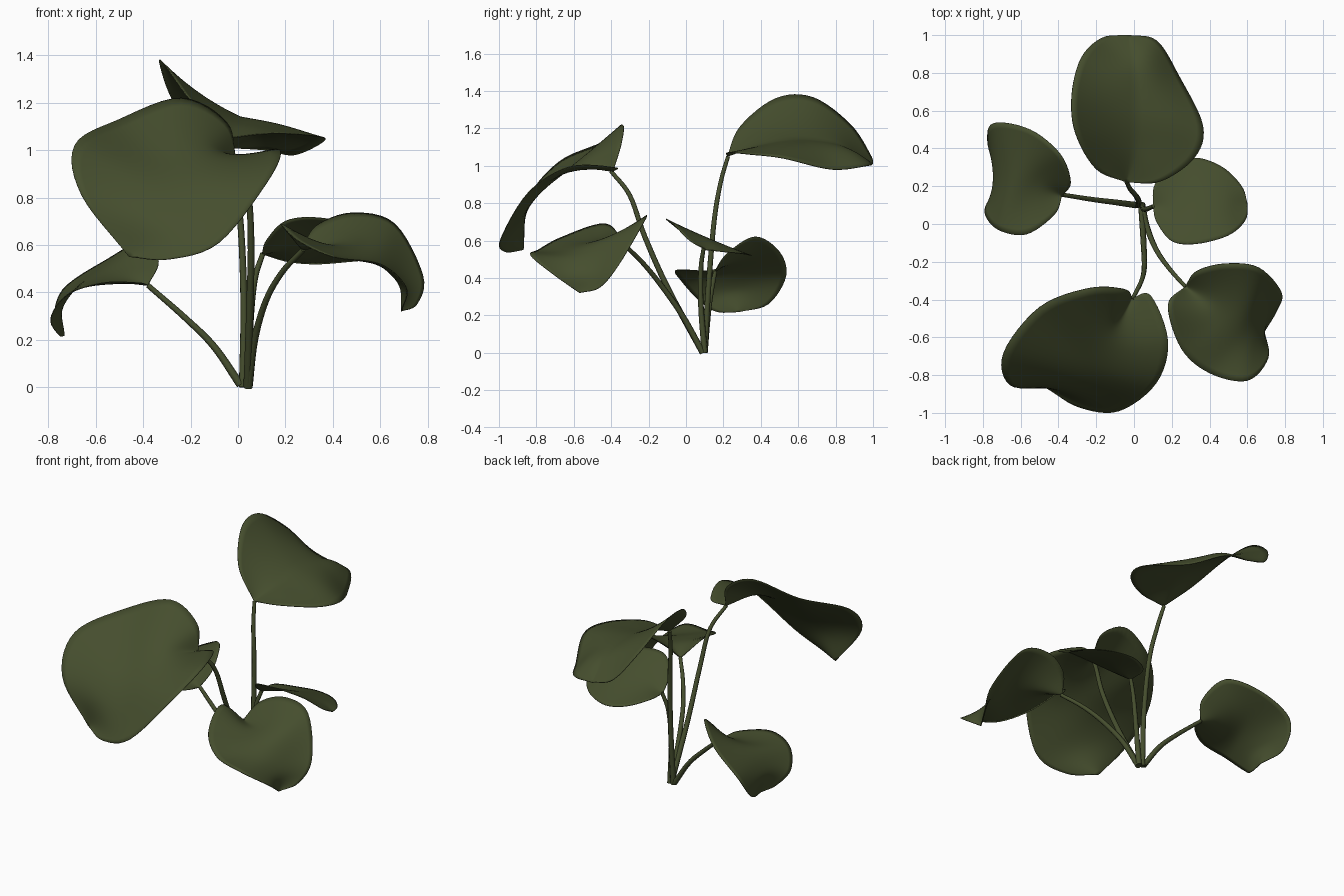
import bpy, bmesh, math
from mathutils import Vector

if "Cube" in bpy.data.objects:
    bpy.data.objects.remove(bpy.data.objects["Cube"])

green = bpy.data.materials.new("dark olive green")
green.diffuse_color = (0.060, 0.076, 0.027, 1)
green.use_nodes = True
green.node_tree.nodes["Principled BSDF"].inputs["Base Color"].default_value = green.diffuse_color


def spline(points, n):
    """Sample a Catmull-Rom curve through the points n + 1 times."""
    p = [Vector(q) for q in points]
    p = [2 * p[0] - p[1]] + p + [2 * p[-1] - p[-2]]
    segs = len(p) - 3
    out = []
    for k in range(n + 1):
        t = k / n * segs
        i = min(int(t), segs - 1)
        t -= i
        a, b, c, d = p[i:i + 4]
        out.append(0.5 * (2 * b + (c - a) * t + (2 * a - 5 * b + 4 * c - d) * t * t
                          + (3 * b - a - 3 * c + d) * t ** 3))
    return out


def finish(name, bm):
    me = bpy.data.meshes.new(name)
    bm.to_mesh(me)
    bm.free()
    me.materials.append(green)
    for f in me.polygons:
        f.use_smooth = True
    ob = bpy.data.objects.new(name, me)
    bpy.context.collection.objects.link(ob)
    return ob


def leaf(name, base, tip, left, mid, right, swell=0.0, rows=36, cols=20):
    """Blade lofted across two edge curves and a midrib; swell lifts the right half."""
    L, M, R = (spline([base] + c + [tip], rows) for c in (left, mid, right))
    bm = bmesh.new()
    grid = []
    for i, (l, m, r) in enumerate(zip(L, M, R)):
        row = []
        for j in range(cols + 1):
            u = j / cols
            p = l * (1 - u) * (1 - 2 * u) + m * 4 * u * (1 - u) + r * u * (2 * u - 1)
            if u > 0.5:
                p.z += swell * math.sin(math.pi * (2 * u - 1)) * math.sin(math.pi * i / rows)
            row.append(bm.verts.new(p))
        grid.append(row)
    for i in range(rows):
        for j in range(cols):
            bm.faces.new((grid[i][j], grid[i][j + 1], grid[i + 1][j + 1], grid[i + 1][j]))
    bmesh.ops.remove_doubles(bm, verts=bm.verts[:], dist=0.0005)
    bm.normal_update()
    if sum(f.normal.z * f.calc_area() for f in bm.faces) < 0:
        bmesh.ops.reverse_faces(bm, faces=bm.faces[:])
    ob = finish(name, bm)
    mod = ob.modifiers.new("thickness", 'SOLIDIFY')
    mod.thickness = 0.004
    mod.offset = 0


def stem(name, points, r0=0.017, r1=0.011):
    """Tapered tube along a curve."""
    cu = bpy.data.curves.new(name, 'CURVE')
    cu.dimensions = '3D'
    cu.bevel_depth = 1.0
    cu.bevel_resolution = 2
    cu.use_fill_caps = True
    sp = cu.splines.new('POLY')
    pts = spline(points, 24)
    sp.points.add(len(pts) - 1)
    for i, q in enumerate(pts):
        sp.points[i].co = (*q, 1)
        sp.points[i].radius = r0 + (r1 - r0) * i / 24
    sp.use_smooth = True
    cu.materials.append(green)
    bpy.context.collection.objects.link(bpy.data.objects.new(name, cu))


# Tall back leaf
leaf("back_leaf", (-.04, .22, 1.05), (-.03, 1.0, 1.01),
     [(-.2, .29, 1.21), (-.31, .48, 1.36), (-.33, .68, 1.365), (-.28, .88, 1.22), (-.17, .985, 1.06)],
     [(0, .4, 1.11), (.01, .6, 1.14), (0, .82, 1.11)],
     [(.14, .225, 1.07), (.32, .35, 1.06), (.365, .52, 1.04), (.24, .78, .98), (.12, .97, 1.0)],
     swell=.03)
stem("back_stem", [(.02, .1, 0), (.025, .12, .35), (.01, .15, .7), (-.02, .185, .91), (-.04, .225, 1.05)])

# Large drooping front leaf
leaf("front_leaf", (-.01, -.39, .97), (-.46, -.87, .55),
     [(-.05, -.345, 1.12), (-.24, -.34, 1.22), (-.5, -.44, 1.13), (-.69, -.68, 1.02), (-.66, -.85, .81)],
     [(-.11, -.57, 1.0), (-.22, -.735, .9), (-.36, -.87, .725)],
     [(.09, -.38, .99), (.18, -.62, .995), (.12, -.84, .86), (-.08, -.99, .61), (-.29, -.97, .54)])
stem("front_stem", [(.04, .09, 0), (.05, -.09, .33), (.055, -.22, .62), (.04, -.3, .84), (-.01, -.4, .97)])

# Lower front right leaf
leaf("front_right_leaf", (.27, -.33, .58), (.69, -.57, .32),
     [(.33, -.25, .68), (.48, -.21, .735), (.66, -.23, .69), (.78, -.36, .47), (.755, -.46, .35)],
     [(.42, -.45, .6), (.57, -.52, .57), (.68, -.56, .44)],
     [(.18, -.43, .69), (.25, -.66, .62), (.4, -.79, .55), (.6, -.83, .52), (.71, -.71, .42)])
stem("front_right_stem", [(.045, .09, 0), (.07, -.02, .2), (.12, -.14, .37), (.19, -.24, .49), (.275, -.335, .58)])

# Small right leaf
leaf("right_leaf", (.1, .09, .56), (.6, .11, .55),
     [(.11, .21, .56), (.21, .31, .53), (.33, .35, .52), (.47, .3, .53), (.57, .2, .54)],
     [(.22, .1, .59), (.35, .12, .61), (.48, .12, .6)],
     [(.12, .01, .62), (.2, -.09, .7), (.33, -.105, .715), (.5, -.06, .68), (.59, .02, .6)])
stem("right_stem", [(.045, .1, 0), (.05, .08, .25), (.07, .08, .45), (.105, .095, .565)])

# Left leaf with curled tip
leaf("left_leaf", (-.38, .15, .43), (-.733, .28, .217),
     [(-.335, .22, .53), (-.39, .37, .62), (-.55, .5, .54), (-.74, .535, .41), (-.775, .44, .26)],
     [(-.5, .2, .46), (-.64, .24, .45), (-.74, .27, .34)],
     [(-.42, .05, .44), (-.57, -.055, .44), (-.72, -.03, .39), (-.79, .06, .29), (-.755, .16, .22)])
stem("left_stem", [(.01, .1, .01), (-.1, .115, .17), (-.22, .13, .29), (-.38, .155, .43)])
